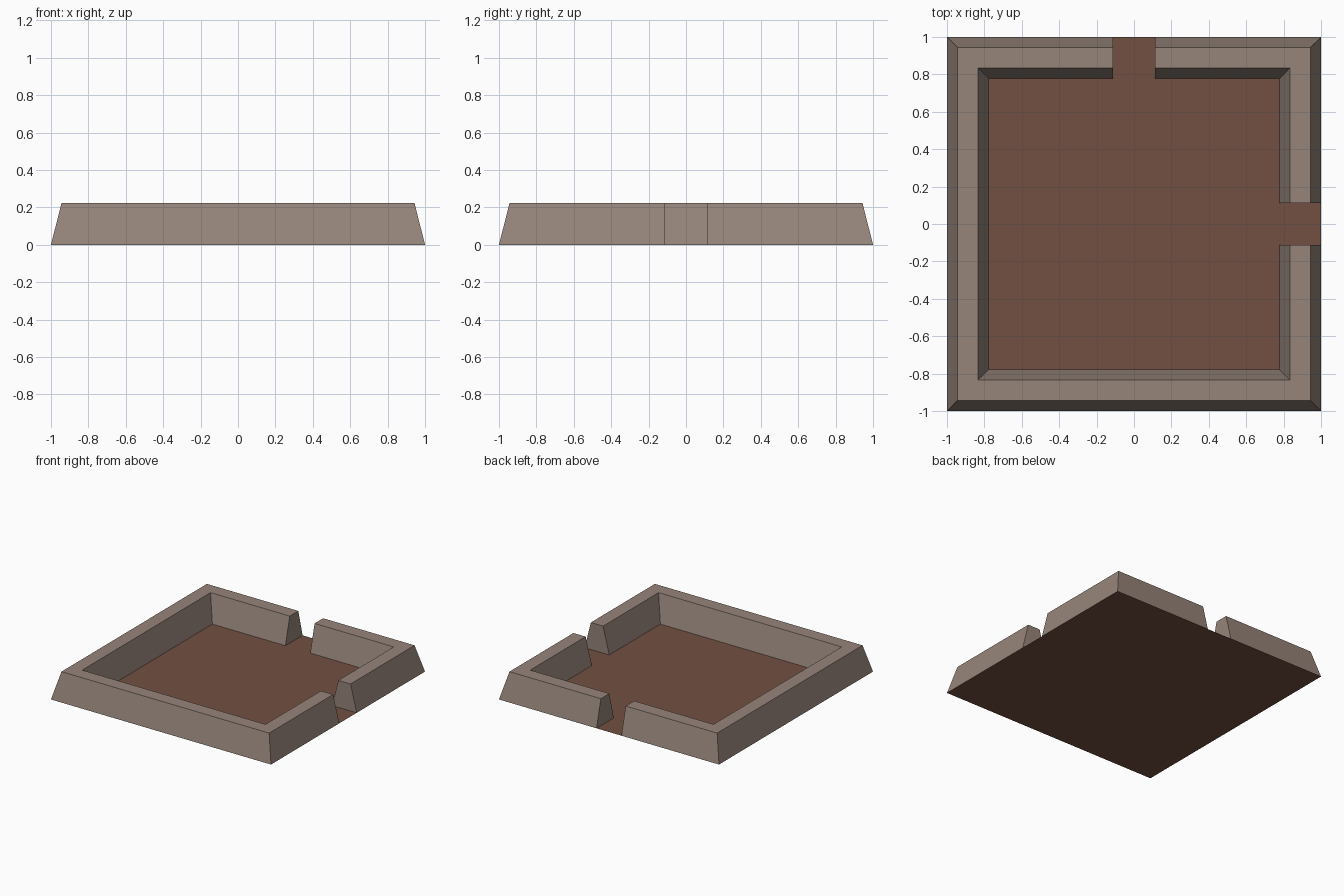
import bpy, bmesh

if "Cube" in bpy.data.objects:
    bpy.data.objects.remove(bpy.data.objects["Cube"])


def material(name, rgb):
    m = bpy.data.materials.new(name)
    lin = [((c / 255 + 0.055) / 1.055) ** 2.4 for c in rgb]
    m.diffuse_color = (*lin, 1)
    m.use_nodes = True
    m.node_tree.nodes["Principled BSDF"].inputs["Base Color"].default_value = m.diffuse_color
    return m


stone = material("grey_brown_stone", (150, 133, 122))
earth = material("brown_floor", (114, 80, 66))

# Wall cross-section: (distance from centre, height), battered on both sides
PROFILE = [(1.0, 0), (0.944, 0.222), (0.833, 0.222), (0.777, 0)]
GAP = 0.113


def finish(bm, name, mat):
    me = bpy.data.meshes.new(name)
    bm.to_mesh(me)
    bm.free()
    me.materials.append(mat)
    ob = bpy.data.objects.new(name, me)
    bpy.context.collection.objects.link(ob)
    return ob


def wall(name, stations):
    """Sweep the profile through stations, each mapping distance d to (x, y)."""
    bm = bmesh.new()
    rings = [[bm.verts.new((*s(d), z)) for d, z in PROFILE] for s in stations]
    base = []
    for a, b in zip(rings, rings[1:]):
        for i in range(4):
            j = (i + 1) % 4
            f = bm.faces.new((a[i], a[j], b[j], b[i]))
            if i == 3:
                base.append(f)
    bm.faces.new(rings[0])
    bm.faces.new(rings[-1])
    bmesh.ops.recalc_face_normals(bm, faces=bm.faces)
    # the floor slab already covers the underside
    bmesh.ops.delete(bm, geom=base, context='FACES_ONLY')
    return finish(bm, name, stone)


# Short L-shaped wall between the two doorways
wall("back_right_wall", [
    lambda d: (GAP, d), lambda d: (d, d), lambda d: (d, GAP)])

# Long wall around the remaining corners
wall("main_wall", [
    lambda d: (d, -GAP), lambda d: (d, -d), lambda d: (-d, -d),
    lambda d: (-d, d), lambda d: (-GAP, d)])

# Flat floor, running out through both doorways
bm = bmesh.new()
bmesh.ops.create_grid(bm, x_segments=1, y_segments=1, size=1.0)
finish(bm, "floor", earth)
